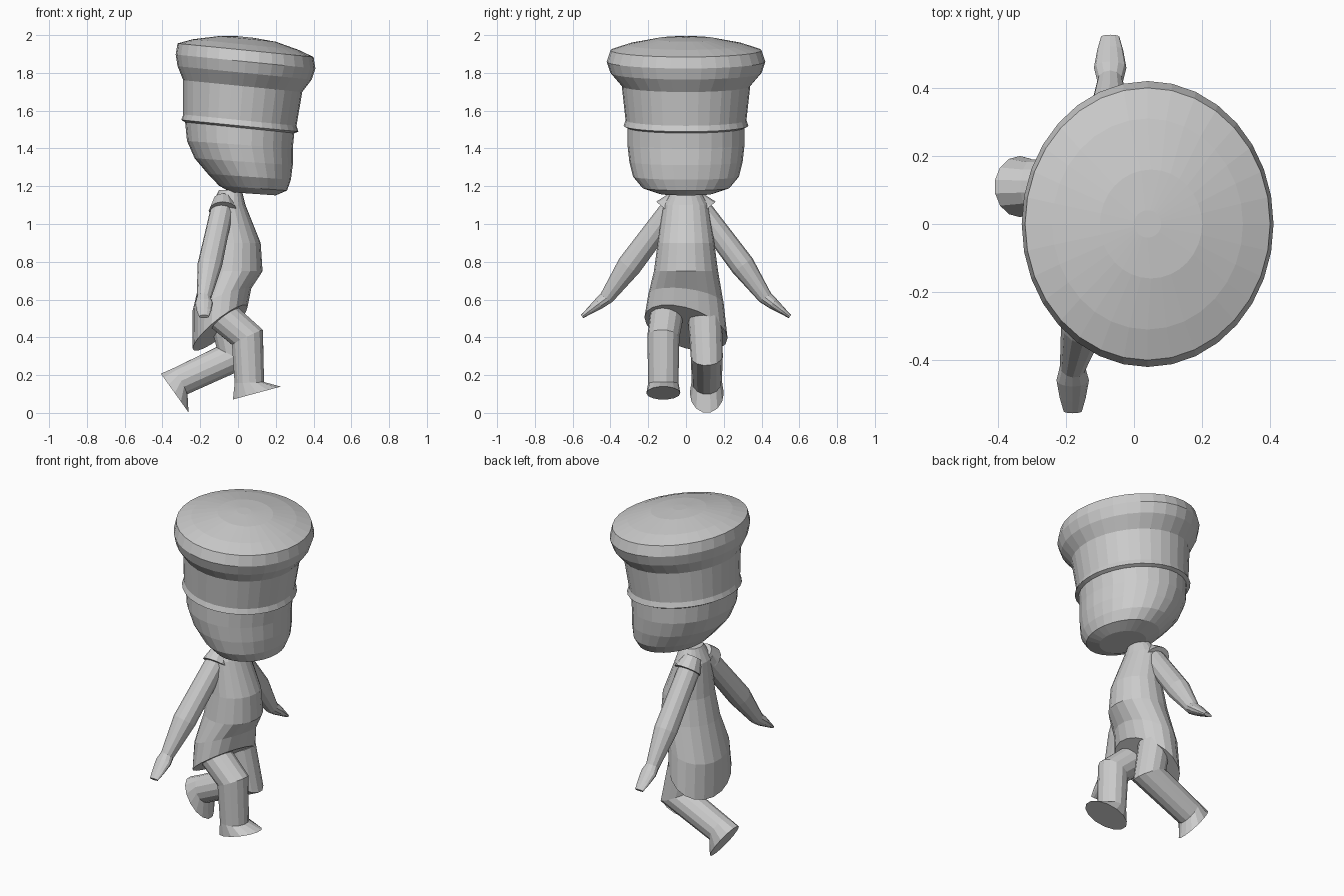
import bpy, bmesh, math
from mathutils import Vector

cube = bpy.data.objects.get("Cube")
if cube:
    bpy.data.objects.remove(cube)

grey = bpy.data.materials.new("plain grey")
grey.use_nodes = True
shade = (0.6, 0.6, 0.6, 1)
grey.diffuse_color = shade
grey.node_tree.nodes["Principled BSDF"].inputs["Base Color"].default_value = shade

FORWARD = Vector((1, 0, 0))
SIDEWAYS = Vector((0, 1, 0))


def loft(name, rings, sides):
    """Skin elliptical rings; each is (centre, first radius vector, second radius vector)."""
    bm = bmesh.new()
    loops = []
    for centre, across, along in rings:
        angles = [math.tau * i / sides for i in range(sides)]
        loops.append([bm.verts.new(centre + across * math.cos(a) + along * math.sin(a))
                      for a in angles])
    for low, high in zip(loops, loops[1:]):
        for i in range(sides):
            following = (i + 1) % sides
            bm.faces.new((low[i], low[following], high[following], high[i]))
    bm.faces.new(loops[0])
    bm.faces.new(loops[-1])
    bmesh.ops.recalc_face_normals(bm, faces=bm.faces)
    mesh = bpy.data.meshes.new(name)
    bm.to_mesh(mesh)
    bm.free()
    mesh.materials.append(grey)
    obj = bpy.data.objects.new(name, mesh)
    bpy.context.collection.objects.link(obj)


def upright(name, profile, sides, slope, roll=lambda z: 0):
    """Loft stacked rings from (height, back, front, half width), tilted by height."""
    rings = []
    for z, back, front, half_width in profile:
        radius = (front - back) / 2
        rings.append((Vector(((front + back) / 2, 0, z)),
                      Vector((1, 0, slope(z))) * radius,
                      Vector((0, 1, roll(z))) * half_width))
    loft(name, rings, sides)


def tube(points, radii, pole):
    """Rings square to a bent path, mitred at the joints."""
    rings = []
    for i, (point, radius) in enumerate(zip(points, radii)):
        before = points[max(i - 1, 0)]
        after = points[min(i + 1, len(points) - 1)]
        arriving = (point - before).normalized()
        leaving = (after - point).normalized()
        tangent = (arriving + leaving).normalized()
        bend = arriving.angle(leaving) if arriving.length and leaving.length else 0
        along = tangent.cross(pole).normalized()
        across = along.cross(tangent)
        rings.append((point, across * radius, along * radius / math.cos(bend / 2)))
    return rings


def leg(name, joints, heel, toe):
    """Bent leg ending in a wedge foot with a flat sole."""
    joints, heel, toe = [Vector(j) for j in joints], Vector(heel), Vector(toe)
    rings = tube(joints, (.09, .085, .08), SIDEWAYS)
    sole = ((heel + toe) / 2, SIDEWAYS * .09, (toe - heel) / 2)
    loft(name, rings + [sole], 14)


def arm(label, side, swing):
    """Arm hanging outward, with a short sleeve and a flattened hand."""
    def spot(reach, y, z):
        return Vector((swing * reach - .08, side * y, z))

    wrist, tip = spot(1, .42, .61), spot(1, .55, .51)
    rings = tube([spot(0, .06, 1.1), spot(.7, .3, .78), wrist], (.06, .065, .038), FORWARD)
    flat = (tip - wrist).normalized().cross(FORWARD)
    for t in (.3, .7, 1):
        rings.append((wrist.lerp(tip, t), FORWARD * .05 * math.cos(t), flat * .01 * (4 - 3 * t)))
    loft(label + "_arm", rings, 12)
    sleeve = tube([spot(0, .05, 1.13), spot(0, .1, 1.07)], (.05, .075), FORWARD)
    loft(label + "_sleeve", sleeve, 12)


# Hat: domed top, rolled brim, straight wall and a lip at the bottom
upright("hat", [(1.99, 0, .08, .04), (1.98, -.1, .2, .16), (1.95, -.24, .32, .31),
                (1.92, -.32, .4, .4), (1.86, -.33, .41, .42), (1.8, -.32, .39, .4),
                (1.73, -.29, .34, .34), (1.55, -.29, .31, .32), (1.52, -.3, .32, .33),
                (1.51, -.28, .3, .31)], 32, lambda z: -.1)

# Head, rounded at the back and tapering to a chin set forward
upright("head", [(1.52, -.28, .3, .31), (1.42, -.27, .29, .31), (1.33, -.23, .29, .3),
                 (1.25, -.16, .28, .28), (1.19, -.1, .26, .23), (1.16, -.04, .2, .14)],
        28, lambda z: -.07)


# Tunic: round belly, hem low at the back and raised over the front leg
def hem_slope(z):
    return max(0, .75 - z) * 2.5


upright("tunic", [(1.18, -.1, .02, .07), (1.1, -.14, .04, .12), (.9, -.16, .12, .15),
                  (.75, -.19, .13, .17), (.6, -.24, .07, .2), (.45, -.24, .05, .22)],
        20, hem_slope, lambda z: -hem_slope(z) / 3)

# Legs: the right planted in front, the left kicking back
leg("right_leg", [(-.1, -.1, .53), (.05, -.12, .4), (.06, -.12, .16)],
    (-.03, -.12, .07), (.23, -.12, .14))
leg("left_leg", [(-.06, .1, .5), (-.02, .11, .3), (-.3, .11, .17)],
    (-.41, .11, .21), (-.26, .11, 0))

# Arms: the right one swings further back
arm("right", -1, -.1)
arm("left", 1, .01)
